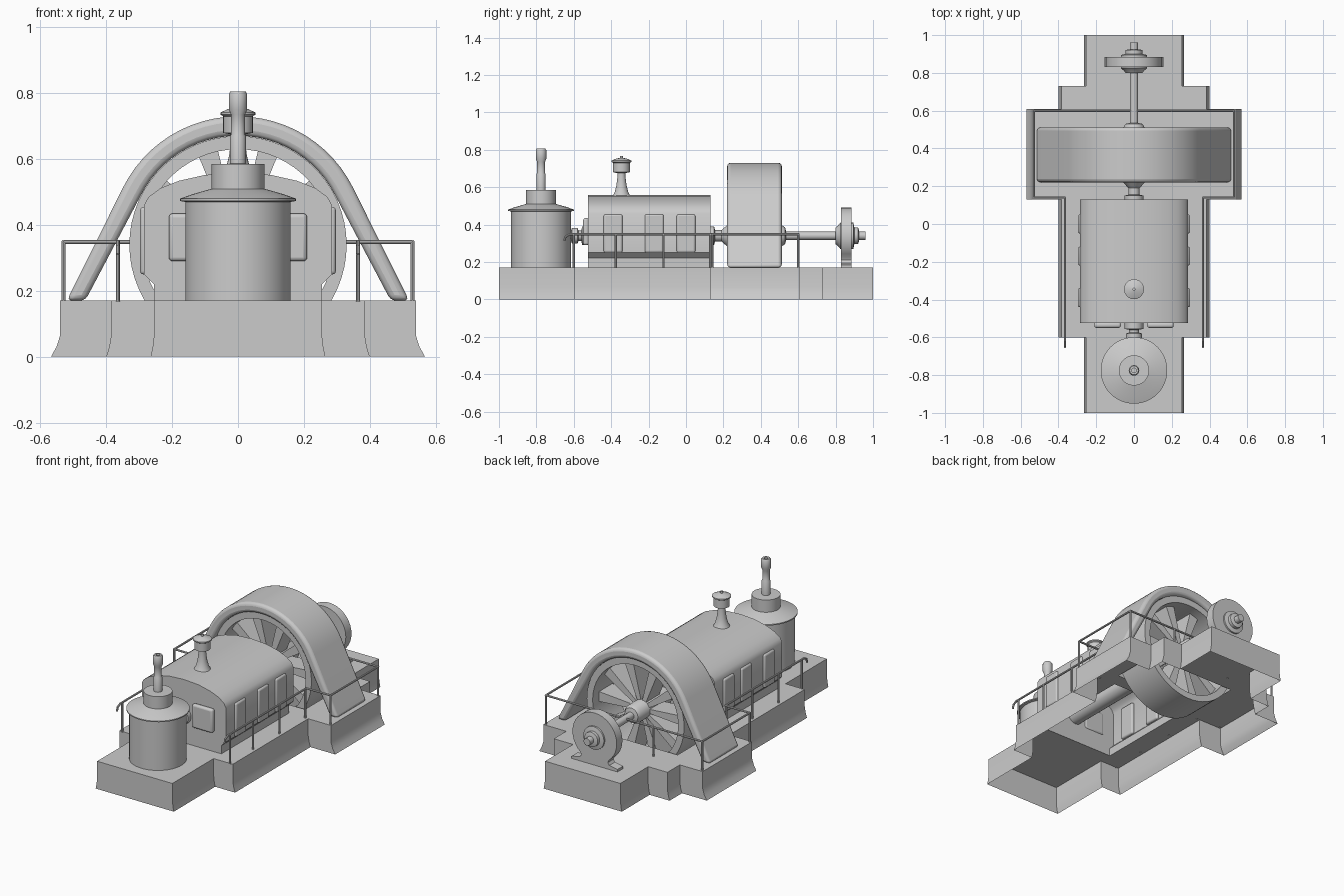
import bpy, bmesh, math
from mathutils import Vector, Matrix

if "Cube" in bpy.data.objects:
    bpy.data.objects.remove(bpy.data.objects["Cube"])

grey = bpy.data.materials.new("machine_grey")
grey.diffuse_color = (0.6, 0.6, 0.6, 1)
grey.use_nodes = True
grey.node_tree.nodes["Principled BSDF"].inputs["Base Color"].default_value = grey.diffuse_color


def finish(name, bm, bevel=0.0, angle=35, normals=True):
    if normals:
        bmesh.ops.recalc_face_normals(bm, faces=bm.faces)
    me = bpy.data.meshes.new(name)
    bm.to_mesh(me)
    bm.free()
    me.materials.append(grey)
    ob = bpy.data.objects.new(name, me)
    bpy.context.collection.objects.link(ob)
    if bevel:
        m = ob.modifiers.new("bevel", 'BEVEL')
        m.width, m.segments, m.limit_method = bevel, 3, 'ANGLE'
        m.angle_limit = math.radians(40)
    bpy.ops.object.select_all(action='DESELECT')
    ob.select_set(True)
    bpy.context.view_layer.objects.active = ob
    bpy.ops.object.shade_smooth_by_angle(angle=math.radians(angle))
    return ob


def box(name, x0, x1, y0, y1, z0, z1, bevel=0.0):
    bm = bmesh.new()
    bmesh.ops.create_cube(bm, size=1)
    for v in bm.verts:
        v.co = ((x0 + x1) / 2 + v.co.x * (x1 - x0), (y0 + y1) / 2 + v.co.y * (y1 - y0),
                (z0 + z1) / 2 + v.co.z * (z1 - z0))
    return finish(name, bm, bevel)


def lathe(name, prof, origin, axis='Z', n=40):
    """Spin (radius, height) points around a z or y axis; closed by caps."""
    bm = bmesh.new()
    rings = []
    for r, h in prof:
        ring = []
        for i in range(n):
            a = 2 * math.pi * i / n
            c, s = r * math.cos(a), r * math.sin(a)
            co = (c, s, h) if axis == 'Z' else (c, h, s)
            ring.append(bm.verts.new(Vector(co) + Vector(origin)))
        rings.append(ring)
    for a, b in zip(rings, rings[1:]):
        for i in range(n):
            j = (i + 1) % n
            bm.faces.new((a[i], a[j], b[j], b[i]))
    bm.faces.new(rings[0])
    bm.faces.new(rings[-1])
    return finish(name, bm)


def prism(name, pts, y0, y1, bevel=0.0, open_edge=False):
    """Extrude an (x, z) outline along y."""
    bm = bmesh.new()
    a = [bm.verts.new((x, y0, z)) for x, z in pts]
    b = [bm.verts.new((x, y1, z)) for x, z in pts]
    n = len(pts)
    for i in range(n - 1 if open_edge else n):
        j = (i + 1) % n
        bm.faces.new((a[i], a[j], b[j], b[i]))
    bm.faces.new(a)
    bm.faces.new(b[::-1])
    return finish(name, bm, bevel)


def rods(name, segs, r=0.006):
    bm = bmesh.new()
    for p, q in segs:
        p, q = Vector(p), Vector(q)
        d = q - p
        m = Matrix.Translation((p + q) / 2) @ d.to_track_quat('Z', 'Y').to_matrix().to_4x4()
        bmesh.ops.create_cone(bm, cap_ends=True, segments=8, radius1=r, radius2=r,
                              depth=d.length + r, matrix=m)
    return finish(name, bm)


# Plinth walls: stepped plan, flared foot, open underneath
steps = [(0.255, 0.265, -1, -0.6), (0.385, 0.40, -0.6, 0.13), (0.54, 0.568, 0.13, 0.61),
         (0.385, 0.40, 0.61, 0.73), (0.255, 0.265, 0.73, 1)]
bm = bmesh.new()
loops = []
for z, t in ((0, 1), (0.03, 0.4), (0.065, 0), (0.17, 0)):
    right = []
    for top, foot, y0, y1 in steps:
        x = top + (foot - top) * t
        right += [(x, y0), (x, y1)]
    outline = right + [(-x, y) for x, y in reversed(right)]
    loops.append([bm.verts.new((x, y, z)) for x, y in outline])
for a, b in zip(loops, loops[1:]):
    for i in range(len(a)):
        j = (i + 1) % len(a)
        bm.faces.new((a[i], a[j], b[j], b[i]))
finish("plinth_walls", bm, angle=30)

# Deck: strips leaving openings below the generator and the flywheel
bm = bmesh.new()
strips = [(-0.255, 0.255, -1, -0.6), (-0.385, 0.385, -0.6, -0.52), (-0.54, 0.54, 0.13, 0.22),
          (-0.54, 0.54, 0.51, 0.61), (-0.385, 0.385, 0.61, 0.73), (-0.255, 0.255, 0.73, 1)]
for s in (-1, 1):
    strips += [(*sorted((s * 0.255, s * 0.385)), -0.52, 0.13),
               (*sorted((s * 0.30, s * 0.54)), 0.22, 0.51)]
for x0, x1, y0, y1 in strips:
    bm.faces.new([bm.verts.new((x, y, 0.17)) for x, y in ((x0, y0), (x1, y0), (x1, y1), (x0, y1))])
finish("deck", bm, normals=False)

# Generator housing (open below) with curved roof
half = [(0.255, 0.17), (0.255, 0.22), (0.285, 0.25), (0.285, 0.46), (0.272, 0.485),
        (0.235, 0.512), (0.18, 0.534), (0.10, 0.552), (0, 0.558)]
prism("generator_housing", half + [(-x, z) for x, z in half[-2::-1]], -0.525, 0.13, open_edge=True)
for s in (-1, 1):
    for k, y in enumerate((-0.39, -0.17, 0.0)):
        box(f"side_panel_{k}_{s}", *sorted((s * 0.27, s * 0.297)), y - 0.05, y + 0.05, 0.25, 0.455, 0.01)
    box(f"front_cover_{s}", *sorted((s * 0.07, s * 0.21)), -0.55, -0.52, 0.29, 0.435, 0.012)

# Vent on the generator roof
lathe("roof_vent", [(0.046, 0.555), (0.036, 0.575), (0.027, 0.61), (0.021, 0.66), (0.021, 0.675),
                    (0.045, 0.68), (0.045, 0.73), (0.053, 0.735), (0.053, 0.742),
                    (0.03, 0.752), (0.008, 0.757), (0.008, 0.767)], (0, -0.345, 0), n=24)

# Front tank and its stack
lathe("front_tank", [(0.16, 0.17), (0.16, 0.47), (0.176, 0.473), (0.176, 0.48), (0.14, 0.493),
                     (0.08, 0.51), (0.08, 0.585), (0.024, 0.586)], (0, -0.775, 0), n=48)
lathe("tank_stack", [(0.024, 0.58), (0.024, 0.67), (0.021, 0.675), (0.021, 0.735), (0.028, 0.75),
                     (0.028, 0.797), (0.023, 0.806), (0.012, 0.806), (0.012, 0.78)], (0, -0.775, 0), n=20)

# Shaft with couplings, along y
lathe("main_shaft", [(0.025, -0.64), (0.025, -0.615), (0.042, -0.61), (0.042, -0.58), (0.027, -0.575),
                     (0.027, -0.56), (0.05, -0.555), (0.05, -0.125 - 0.38), (0.05, 0.13), (0.05, 0.15),
                     (0.03, 0.155), (0.03, 0.19), (0.057, 0.22), (0.057, 0.51), (0.045, 0.53),
                     (0.022, 0.535), (0.022, 0.96)], (0, 0, 0.34), 'Y', 24)

# Flywheel rim
bm = bmesh.new()
n, C = 60, Vector((0, 0, 0.34))
sec = [(0.33, 0.24), (0.33, 0.49), (0.29, 0.49), (0.29, 0.24)]
rings = [[bm.verts.new(C + Vector((r * math.cos(6.283185 * i / n), y, r * math.sin(6.283185 * i / n))))
          for r, y in sec] for i in range(n)]
for i in range(n):
    a, b = rings[i], rings[(i + 1) % n]
    for k in range(4):
        bm.faces.new((a[k], a[(k + 1) % 4], b[(k + 1) % 4], b[k]))
finish("flywheel_rim", bm)

# Ten tapered spokes, placed between the see-through gaps
for k in range(10):
    a = math.radians(90 + 18 + 36 * k)
    u, v = Vector((math.cos(a), math.sin(a))), Vector((-math.sin(a), math.cos(a)))
    pts = [u * r + v * w for r, w in ((0.04, -0.012), (0.30, -0.031), (0.30, 0.031), (0.04, 0.012))]
    prism(f"spoke_{k}", [(p.x, p.y + 0.34) for p in pts], 0.30, 0.43)

# Arched guard over the flywheel, straight splayed legs
def arch(r, foot):
    pts = [(foot, 0.17)]
    for i in range(25):
        a = math.radians(26.5 + i * 127 / 24)
        pts.append((r * math.cos(a), 0.34 + r * math.sin(a)))
    return pts + [(-foot, 0.17)]
prism("flywheel_guard", arch(0.39, 0.52) + arch(0.331, 0.464)[::-1], 0.22, 0.512, 0.018)

# Rear bearing: disc on a flared foot, with hub
disc = [(0.15 * math.cos(math.radians(-50 + i * 10)), 0.34 + 0.15 * math.sin(math.radians(-50 + i * 10)))
        for i in range(29)]
prism("rear_bearing", [(0.09, 0.21), (0.1, 0.195), (0.155, 0.185), (0.155, 0.17)][::-1] + disc +
      [(-0.09, 0.21), (-0.1, 0.195), (-0.155, 0.185), (-0.155, 0.17)], 0.83, 0.885)
lathe("bearing_hub", [(0.045, 0.8), (0.052, 0.81), (0.07, 0.825), (0.07, 0.895), (0.045, 0.9),
                      (0.045, 0.92), (0.03, 0.925)], (0, 0, 0.34), 'Y', 28)

# Handrails: both sides, joined across the back
H = 0.348
for s in (-1, 1):
    path = [(0.365, -0.65, 0.315), (0.365, -0.645, 0.335), (0.365, -0.62, H), (0.365, 0.14, H),
            (0.53, 0.14, H), (0.53, 0.6, H), (0, 0.6, H)]
    posts = [(0.365, -0.6), (0.365, -0.375), (0.365, -0.12), (0.365, 0.13),
             (0.53, 0.14), (0.53, 0.6), (0.2, 0.6)]
    segs = list(zip(path, path[1:])) + [((x, y, 0.17), (x, y, H)) for x, y in posts]
    rods(f"handrail_{s}", [((s * p[0], *p[1:]), (s * q[0], *q[1:])) for p, q in segs])
